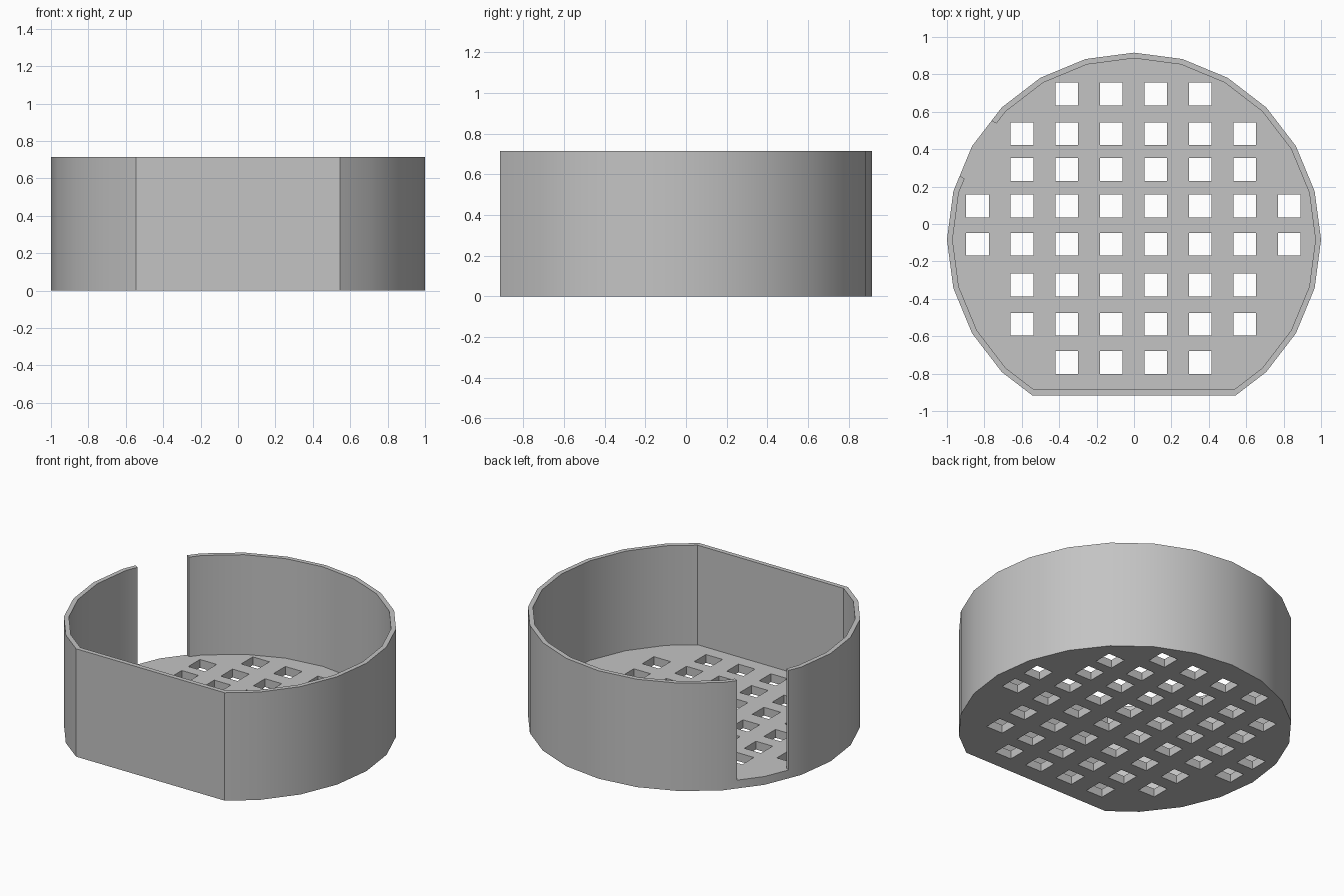
import bpy
import bmesh
from math import cos, sin, radians
from mathutils import Matrix

if "Cube" in bpy.data.objects:
    bpy.data.objects.remove(bpy.data.objects["Cube"], do_unlink=True)

HEIGHT, FLOOR, WALL = 0.714, 0.055, 0.03
CY, FLAT = -0.084, -0.916      # circle centre and flat front
SIDES = 24

grey = bpy.data.materials.new("plain grey")
grey.use_nodes = True
grey.diffuse_color = (0.55, 0.55, 0.55, 1)
grey.node_tree.nodes["Principled BSDF"].inputs["Base Color"].default_value = grey.diffuse_color


def add_object(name, bm):
    bmesh.ops.recalc_face_normals(bm, faces=bm.faces)
    mesh = bpy.data.meshes.new(name)
    bm.to_mesh(mesh)
    bm.free()
    mesh.materials.append(grey)
    obj = bpy.data.objects.new(name, mesh)
    bpy.context.collection.objects.link(obj)
    return obj


def flat_drum(name, radius, flat, z0, z1):
    """Faceted drum with its front sliced off flat."""
    bm = bmesh.new()
    ring = [bm.verts.new((radius * cos(radians(i * 360 / SIDES)),
                          CY + radius * sin(radians(i * 360 / SIDES)), z0))
            for i in range(SIDES)]
    bm.faces.new(ring)
    bmesh.ops.bisect_plane(bm, geom=bm.verts[:] + bm.edges[:] + bm.faces[:],
                           plane_co=(0, flat, 0), plane_no=(0, -1, 0),
                           clear_outer=True)
    top = bmesh.ops.extrude_face_region(bm, geom=bm.faces[:])["geom"]
    bmesh.ops.translate(bm, vec=(0, 0, z1 - z0),
                        verts=[v for v in top if isinstance(v, bmesh.types.BMVert)])
    return add_object(name, bm)


def add_box(bm, centre, size, turn=0):
    bmesh.ops.create_cube(bm, size=1, matrix=Matrix.Translation(centre)
                          @ Matrix.Rotation(radians(turn), 4, "Z")
                          @ Matrix.Diagonal((*size, 1)))


def cut(target, cutter):
    mod = target.modifiers.new("cut", "BOOLEAN")
    mod.operation, mod.solver, mod.object = "DIFFERENCE", "EXACT", cutter
    bpy.ops.object.select_all(action="DESELECT")
    target.select_set(True)
    bpy.context.view_layer.objects.active = target
    bpy.ops.object.modifier_apply(modifier=mod.name)
    bpy.data.objects.remove(cutter, do_unlink=True)


# Tray body, hollowed out
tray = flat_drum("perforated_tray", 1, FLAT, 0, HEIGHT)
cut(tray, flat_drum("cavity_cutter", 1 - WALL, FLAT + WALL, FLOOR, HEIGHT + 0.2))

# Slot through the wall down to the floor
bm = bmesh.new()
slot_top = HEIGHT + 0.2
add_box(bm, (cos(radians(150)), CY + sin(radians(150)), (FLOOR + slot_top) / 2),
        (0.3, 0.34, slot_top - FLOOR), 150)
cut(tray, add_object("slot_cutter", bm))

# Square drain holes: row height and number of holes in the row
rows = [(0.695, 4), (0.483, 6), (0.292, 6), (0.096, 8),
        (-0.108, 8), (-0.326, 6), (-0.536, 6), (-0.74, 4)]
bm = bmesh.new()
for y, count in rows:
    for i in range(count):
        add_box(bm, ((i - (count - 1) / 2) * 0.238 - 0.003, y, FLOOR / 2),
                (0.122, 0.122, 0.3))
cut(tray, add_object("hole_cutter", bm))

# Smooth round wall with crisp edges
bpy.ops.object.shade_smooth_by_angle(angle=radians(30))
